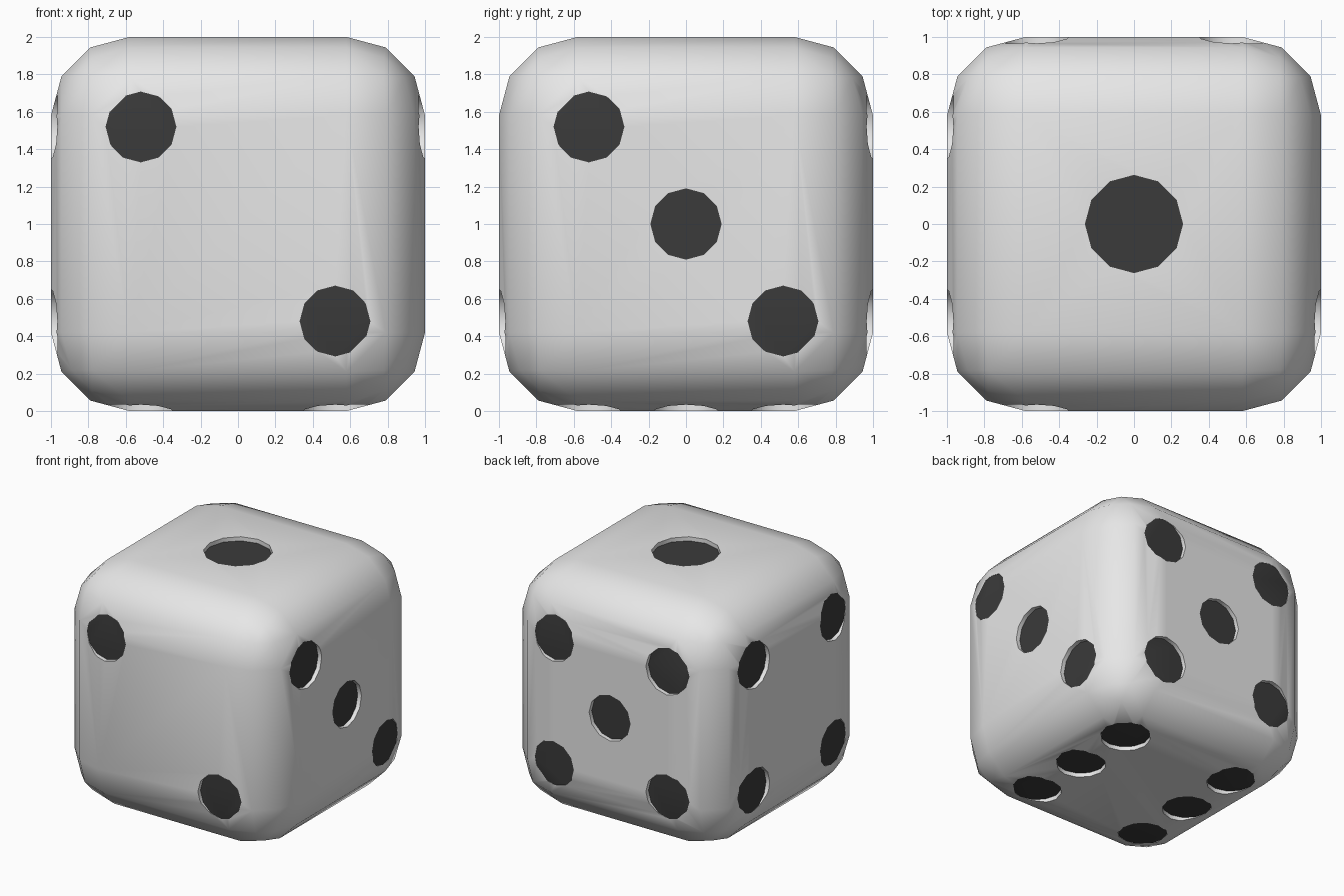
import bpy, bmesh, math
from mathutils import Vector, Matrix

if "Cube" in bpy.data.objects:
    bpy.data.objects.remove(bpy.data.objects["Cube"])

R, FLOOR, D = 0.188, 0.966, 0.52   # pip radius, pip floor distance, pip spacing


def material(name, value):
    m = bpy.data.materials.new(name)
    m.diffuse_color = (value, value, value, 1)
    m.use_nodes = True
    m.node_tree.nodes["Principled BSDF"].inputs["Base Color"].default_value = m.diffuse_color
    return m


mats = [material("white_body", 0.8), material("dark_pip", 0.043)]


def make_object(name, bm):
    me = bpy.data.meshes.new(name)
    bm.to_mesh(me)
    bm.free()
    for m in mats:
        me.materials.append(m)
    ob = bpy.data.objects.new(name, me)
    bpy.context.collection.objects.link(ob)
    ob.location.z = 1
    return ob


# Rounded cube body
bm = bmesh.new()
bmesh.ops.create_cube(bm, size=2)
bmesh.ops.bevel(bm, geom=bm.edges[:], offset=0.42, segments=3,
                profile=0.5, affect='EDGES', clamp_overlap=True)
die = make_object("die", bm)

# Pip layouts: outward normal, two in-face axes, pip positions
X, Y, Z = Vector((1, 0, 0)), Vector((0, 1, 0)), Vector((0, 0, 1))
diagonal = [(-1, 1), (1, -1)]
corners = [(a, b) for a in (-1, 1) for b in (-1, 1)]
faces = [
    (Z, X, Y, [(0, 0)]),
    (-Y, X, Z, diagonal),
    (X, Y, Z, diagonal + [(0, 0)]),
    (-X, Y, Z, corners),
    (Y, X, Z, corners + [(0, 0)]),
    (-Z, X, Y, corners + [(-1, 0), (1, 0)]),
]

# Twelve-sided cutters whose inner cap is dark
bm = bmesh.new()
for n, u, v, spots in faces:
    radius = 0.26 if len(spots) == 1 else R
    rot = n.to_track_quat('Z', 'Y').to_matrix().to_4x4()
    for a, b in spots:
        centre = n * (FLOOR + 0.2) + u * a * D + v * b * D
        ret = bmesh.ops.create_cone(bm, cap_ends=True, segments=12, radius1=radius,
                                    radius2=radius, depth=0.4,
                                    matrix=Matrix.Translation(centre) @ rot)
        for f in {f for vert in ret["verts"] for f in vert.link_faces}:
            f.normal_update()
            f.material_index = 1 if f.normal.dot(n) < -0.9 else 0
cutter = make_object("pip_cutter", bm)
cutter.hide_render = True

# Cut the pips and shade smoothly with crisp rims
mod = die.modifiers.new("pips", 'BOOLEAN')
mod.operation = 'DIFFERENCE'
mod.solver = 'EXACT'
mod.object = cutter
bpy.context.view_layer.objects.active = die
die.select_set(True)
bpy.ops.object.modifier_apply(modifier=mod.name)
bpy.data.objects.remove(cutter)
bpy.ops.object.shade_smooth_by_angle(angle=math.radians(45))
